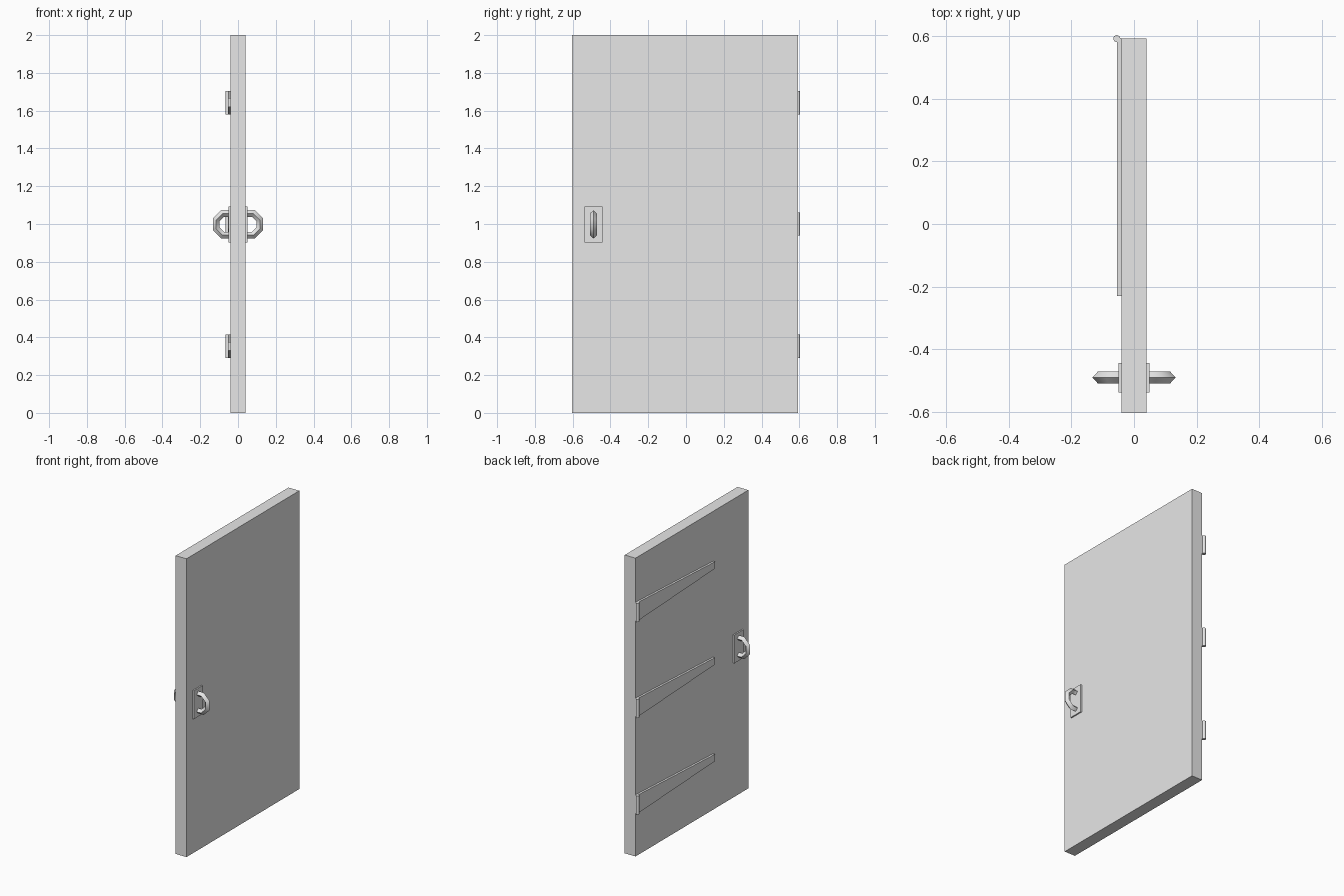
import bpy, bmesh, math
from mathutils import Matrix

cube = bpy.data.objects.get("Cube")
if cube:
    bpy.data.objects.remove(cube, do_unlink=True)

grey = bpy.data.materials.new("plain_grey")
grey.use_nodes = True
COLOUR = (0.8, 0.8, 0.8, 1)
grey.diffuse_color = COLOUR
grey.node_tree.nodes["Principled BSDF"].inputs["Base Color"].default_value = COLOUR


def finish(name, bm):
    bmesh.ops.recalc_face_normals(bm, faces=bm.faces)
    mesh = bpy.data.meshes.new(name)
    bm.to_mesh(mesh)
    bm.free()
    mesh.materials.append(grey)
    obj = bpy.data.objects.new(name, mesh)
    bpy.context.collection.objects.link(obj)
    return obj


def smooth(obj, angle):
    bpy.ops.object.select_all(action='DESELECT')
    obj.select_set(True)
    bpy.context.view_layer.objects.active = obj
    bpy.ops.object.shade_smooth_by_angle(angle=math.radians(angle))


def box(name, x0, x1, y0, y1, z0, z1):
    bm = bmesh.new()
    size = Matrix.Diagonal((x1 - x0, y1 - y0, z1 - z0, 1))
    mid = Matrix.Translation(((x0 + x1) / 2, (y0 + y1) / 2, (z0 + z1) / 2))
    bmesh.ops.create_cube(bm, size=1, matrix=mid @ size)
    return finish(name, bm)


def ring(name, x, y, z, major, minor, sides=8, tube=4):
    # Octagonal pull ring lying in the xz plane, with a diamond section
    bm = bmesh.new()
    loops = []
    for i in range(sides):
        a = (i + 0.5) * math.tau / sides
        loop = []
        for j in range(tube):
            b = j * math.tau / tube
            r = major + minor * math.cos(b)
            loop.append(bm.verts.new((x + r * math.cos(a), y + minor * math.sin(b), z + r * math.sin(a))))
        loops.append(loop)
    for i in range(sides):
        p, q = loops[i], loops[(i + 1) % sides]
        for j in range(tube):
            k = (j + 1) % tube
            bm.faces.new((p[j], p[k], q[k], q[j]))
    return finish(name, bm)


def strap(name, z):
    # Long hinge leaf tapering away from the knuckle
    bm = bmesh.new()
    outline = [(0.593, -0.062), (0.593, 0.062), (-0.23, 0.023), (-0.23, -0.023)]
    face = bm.faces.new([bm.verts.new((-0.04, y, z + h)) for y, h in outline])
    out = bmesh.ops.extrude_face_region(bm, geom=[face])
    bmesh.ops.translate(bm, vec=(-0.014, 0, 0),
                        verts=[v for v in out["geom"] if isinstance(v, bmesh.types.BMVert)])
    # Close the side against the door
    if face.is_valid is False:
        bmesh.ops.holes_fill(bm, edges=bm.edges)
    return finish(name, bm)


def knuckle(name, z):
    bm = bmesh.new()
    bmesh.ops.create_cone(bm, cap_ends=True, segments=16, radius1=0.011, radius2=0.011, depth=0.124,
                          matrix=Matrix.Translation((-0.055, 0.592, z)))
    smooth(finish(name, bm), 30)


# Door slab
box("door_panel", -0.04, 0.04, -0.603, 0.592, 0, 2)

# Three strap hinges on the right face
for label, z in (("lower", 0.352), ("middle", 1.0), ("upper", 1.643)):
    strap(label + "_hinge_strap", z)
    knuckle(label + "_hinge_knuckle", z)

# Back plate and pull ring on both faces
for label, s in (("left", 1), ("right", -1)):
    box(label + "_handle_plate", *sorted((s * 0.039, s * 0.049)), -0.538, -0.443, 0.902, 1.092)
    smooth(ring(label + "_handle_ring", s * 0.058, -0.49, 0.998, 0.062, 0.019), 60)
